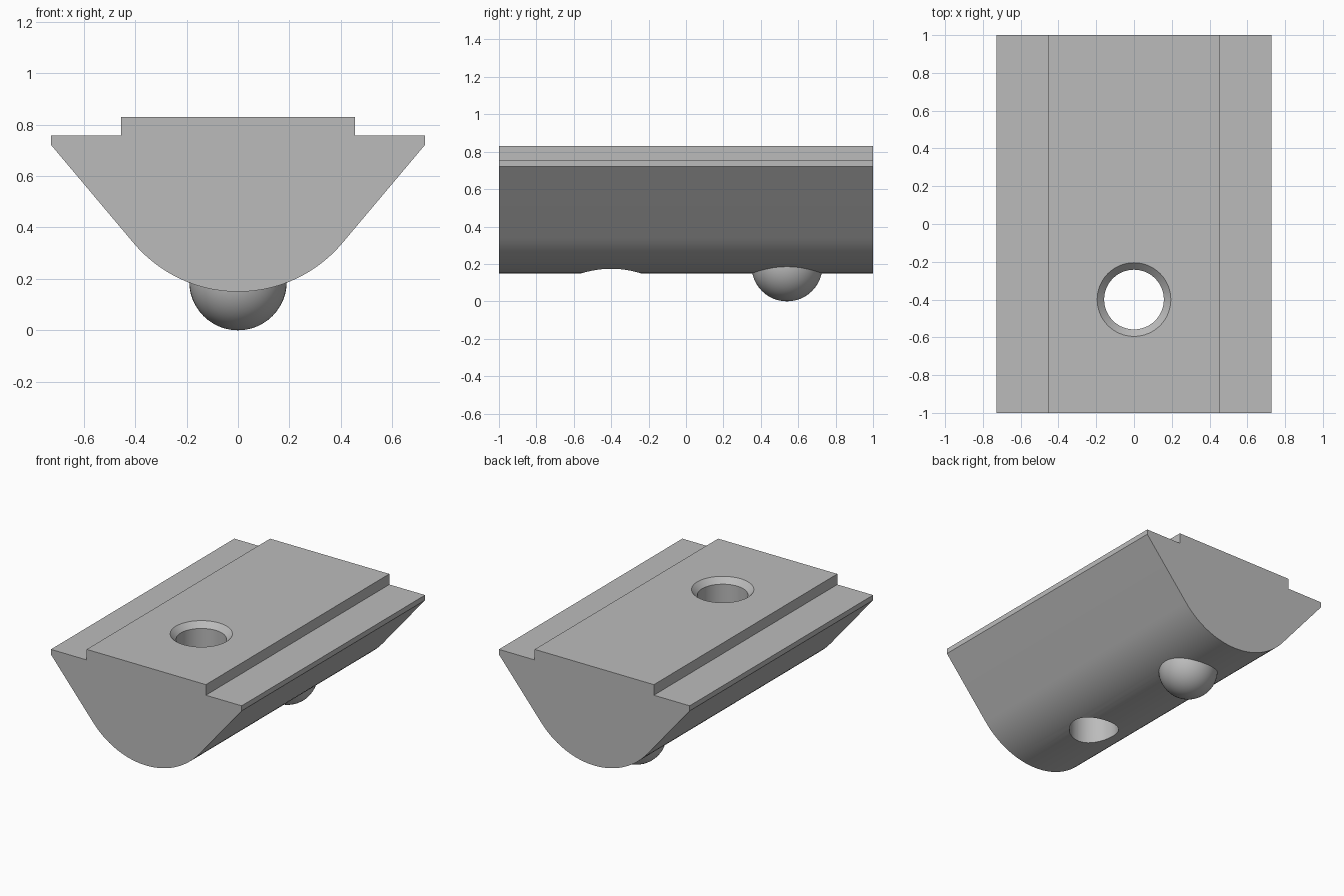
import bpy, bmesh
from math import sin, cos, pi, radians

cube = bpy.data.objects.get("Cube")
if cube:
    bpy.data.objects.remove(cube, do_unlink=True)

steel = bpy.data.materials.new("steel_grey")
steel.use_nodes = True
steel.diffuse_color = (0.5, 0.5, 0.5, 1)
steel.node_tree.nodes["Principled BSDF"].inputs["Base Color"].default_value = (0.5, 0.5, 0.5, 1)


def make_object(name, bm):
    bmesh.ops.recalc_face_normals(bm, faces=bm.faces)
    mesh = bpy.data.meshes.new(name)
    bm.to_mesh(mesh)
    bm.free()
    mesh.materials.append(steel)
    obj = bpy.data.objects.new(name, mesh)
    bpy.context.collection.objects.link(obj)
    return obj


def select_only(obj):
    bpy.ops.object.select_all(action='DESELECT')
    obj.select_set(True)
    bpy.context.view_layer.objects.active = obj


def smooth(obj):
    select_only(obj)
    bpy.ops.object.shade_smooth_by_angle(angle=radians(30))


# Slot nut body: rounded keel, sloped flanks, raised top rib
KEEL_R, KEEL_Z, FLANK, STEPS = 0.53, 0.15, radians(50), 14
arc = [(KEEL_R * sin(FLANK * i / STEPS), KEEL_Z + KEEL_R * (1 - cos(FLANK * i / STEPS)))
       for i in range(STEPS + 1)]
half = arc + [(0.728, 0.722), (0.728, 0.757), (0.455, 0.757), (0.455, 0.83)]
outline = half + [(-x, z) for x, z in reversed(half[1:])]
bm = bmesh.new()
end = bm.faces.new([bm.verts.new((x, -1, z)) for x, z in outline])
result = bmesh.ops.extrude_face_region(bm, geom=[end], use_keep_orig=True)
bmesh.ops.translate(bm, vec=(0, 2, 0),
                    verts=[g for g in result["geom"] if isinstance(g, bmesh.types.BMVert)])
body = make_object("slot_nut_body", bm)

# Vertical through hole with a chamfered mouth
SEGMENTS = 64
bm = bmesh.new()
rings = []
for r, z in [(0.158, -0.1), (0.158, 0.793), (0.245, 0.88)]:
    rings.append([bm.verts.new((r * cos(2 * pi * i / SEGMENTS), -0.4 + r * sin(2 * pi * i / SEGMENTS), z))
                  for i in range(SEGMENTS)])
for low, high in zip(rings, rings[1:]):
    for i in range(SEGMENTS):
        j = (i + 1) % SEGMENTS
        bm.faces.new((low[i], low[j], high[j], high[i]))
bm.faces.new(rings[0])
bm.faces.new(rings[-1])
cutter = make_object("hole_cutter", bm)
cutter.hide_render = True

cut = body.modifiers.new("hole", 'BOOLEAN')
cut.operation = 'DIFFERENCE'
cut.solver = 'EXACT'
cut.object = cutter
select_only(body)
bpy.ops.object.modifier_apply(modifier=cut.name)
bpy.data.objects.remove(cutter, do_unlink=True)
smooth(body)

# Spring ball seated in the keel
bm = bmesh.new()
bmesh.ops.create_uvsphere(bm, u_segments=48, v_segments=24, radius=0.19)
bmesh.ops.translate(bm, vec=(0, 0.54, 0.19), verts=bm.verts)
smooth(make_object("spring_ball", bm))
